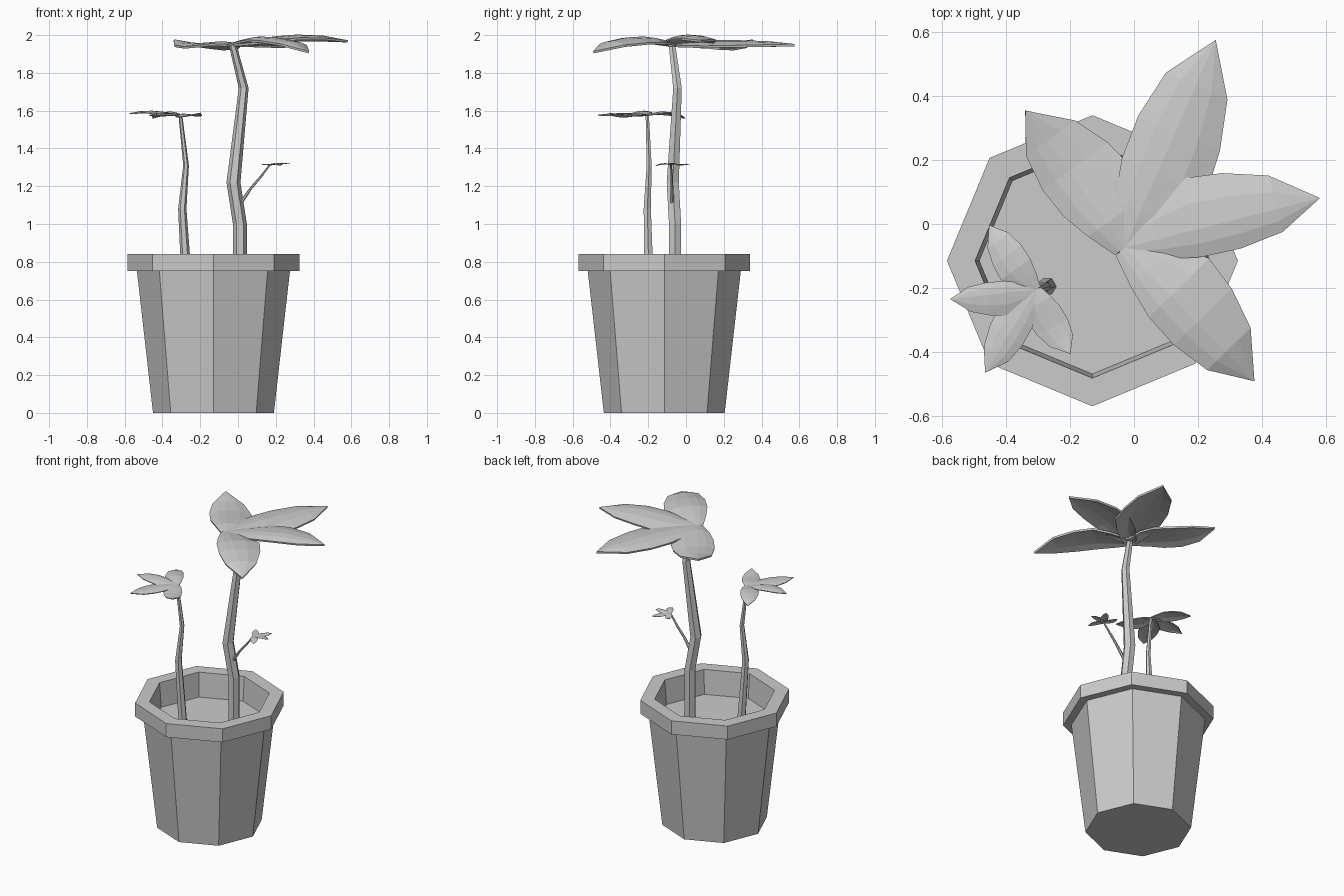
import bpy
import bmesh
from math import cos, sin, pi, radians
from mathutils import Vector

cube = bpy.data.objects.get("Cube")
if cube:
    bpy.data.objects.remove(cube, do_unlink=True)

grey = bpy.data.materials.new("plain grey")
grey.use_nodes = True
colour = (0.6, 0.6, 0.6, 1)
grey.diffuse_color = colour
grey.node_tree.nodes["Principled BSDF"].inputs["Base Color"].default_value = colour


def finish(bm, name):
    bmesh.ops.remove_doubles(bm, verts=bm.verts, dist=0.0001)
    bmesh.ops.recalc_face_normals(bm, faces=bm.faces)
    mesh = bpy.data.meshes.new(name)
    bm.to_mesh(mesh)
    bm.free()
    mesh.materials.append(grey)
    obj = bpy.data.objects.new(name, mesh)
    bpy.context.collection.objects.link(obj)
    return obj


def ringed(name, rings, sides):
    """Closed solid through horizontal rings given as (x, y, z, radius)."""
    bm = bmesh.new()
    loops = []
    for x, y, z, r in rings:
        angles = [2 * pi * i / sides for i in range(sides)]
        loops.append([bm.verts.new((x + r * cos(a), y + r * sin(a), z)) for a in angles])
    for low, high in zip(loops, loops[1:]):
        for i in range(sides):
            j = (i + 1) % sides
            bm.faces.new((low[i], low[j], high[j], high[i]))
    bm.faces.new(loops[0])
    bm.faces.new(loops[-1])
    return finish(bm, name)


# Pot: tapered wall, overhanging rim, inner wall and soil in one profile
profile = [(0, 0.32), (0.75, 0.405), (0.75, 0.455), (0.84, 0.455),
           (0.84, 0.367), (0.68, 0.354)]
ringed("pot", [(-0.13, -0.115, z, r) for z, r in profile], 8)

# Stems
ringed("main_stem", [(0.01, -0.058, 0.67, 0.037), (0.01, -0.058, 1.0, 0.037),
                     (-0.024, -0.07, 1.22, 0.037), (0.03, -0.045, 1.72, 0.026),
                     (-0.03, -0.075, 1.955, 0.02)], 6)
ringed("side_stem", [(-0.27, -0.195, 0.67, 0.028), (-0.295, -0.205, 1.08, 0.022),
                     (-0.275, -0.195, 1.31, 0.015), (-0.305, -0.205, 1.575, 0.01)], 6)
ringed("twig", [(0.0, -0.07, 1.09, 0.012), (0.065, -0.075, 1.185, 0.009),
                (0.12, -0.075, 1.25, 0.008), (0.17, -0.08, 1.315, 0.005)], 6)

# Leaf outline: half widths of the broad and narrow sides along the midrib
STATIONS = (0, 0.18, 0.36, 0.56, 0.78, 1)
BROAD = (0.05, 0.12, 0.165, 0.15, 0.107, 0)
NARROW = (0.035, 0.07, 0.095, 0.1, 0.08, 0)

# Angle, length, broad side (+1 left, -1 right), narrow scale, midrib heights
LEAVES = {
    "back_leaf": (66.3, 0.71, -1, 1.25, (0, 0.01, 0.015, 0.015, 0.01, -0.005)),
    "right_leaf": (14.3, 0.63, 1, 0.9, (0, 0.015, 0.035, 0.045, 0.04, 0.015)),
    "front_leaf": (-45.7, 0.58, 1, 1, (0, 0.02, 0.035, 0.03, 0.01, -0.043)),
    "left_leaf": (125.8, 0.53, -1, 1, (0, 0.01, 0.005, 0, 0.005, 0.02)),
}


def leaf_cluster(prefix, centre, scale, turn):
    for name, (angle, length, side, narrow, heights) in LEAVES.items():
        a = radians(angle + turn)
        along = Vector((cos(a), sin(a), 0))
        across = Vector((-sin(a), cos(a), 0)) * side
        bm = bmesh.new()
        rows = []
        for t, wide, thin, h in zip(STATIONS, BROAD, NARROW, heights):
            row = []
            for u in (-1, -0.5, 0, 0.5, 1):
                width = wide if u > 0 else thin * narrow
                point = along * (t * length) + across * (u * width)
                point.z = h - 0.18 * u * u * width
                row.append(bm.verts.new(Vector(centre) + point * scale))
            rows.append(row)
        for r, s in zip(rows, rows[1:]):
            for i in range(4):
                bm.faces.new((r[i], r[i + 1], s[i + 1], s[i]))
        leaf = finish(bm, prefix + "_" + name)
        solid = leaf.modifiers.new("thickness", "SOLIDIFY")
        solid.thickness = 0.012 * scale
        solid.offset = 0


# The same cluster of leaves tops each stem
leaf_cluster("main", (-0.03, -0.075, 1.952), 1, 0)
leaf_cluster("side", (-0.305, -0.205, 1.578), 0.43, 172)
leaf_cluster("twig", (0.17, -0.08, 1.315), 0.17, -10)
